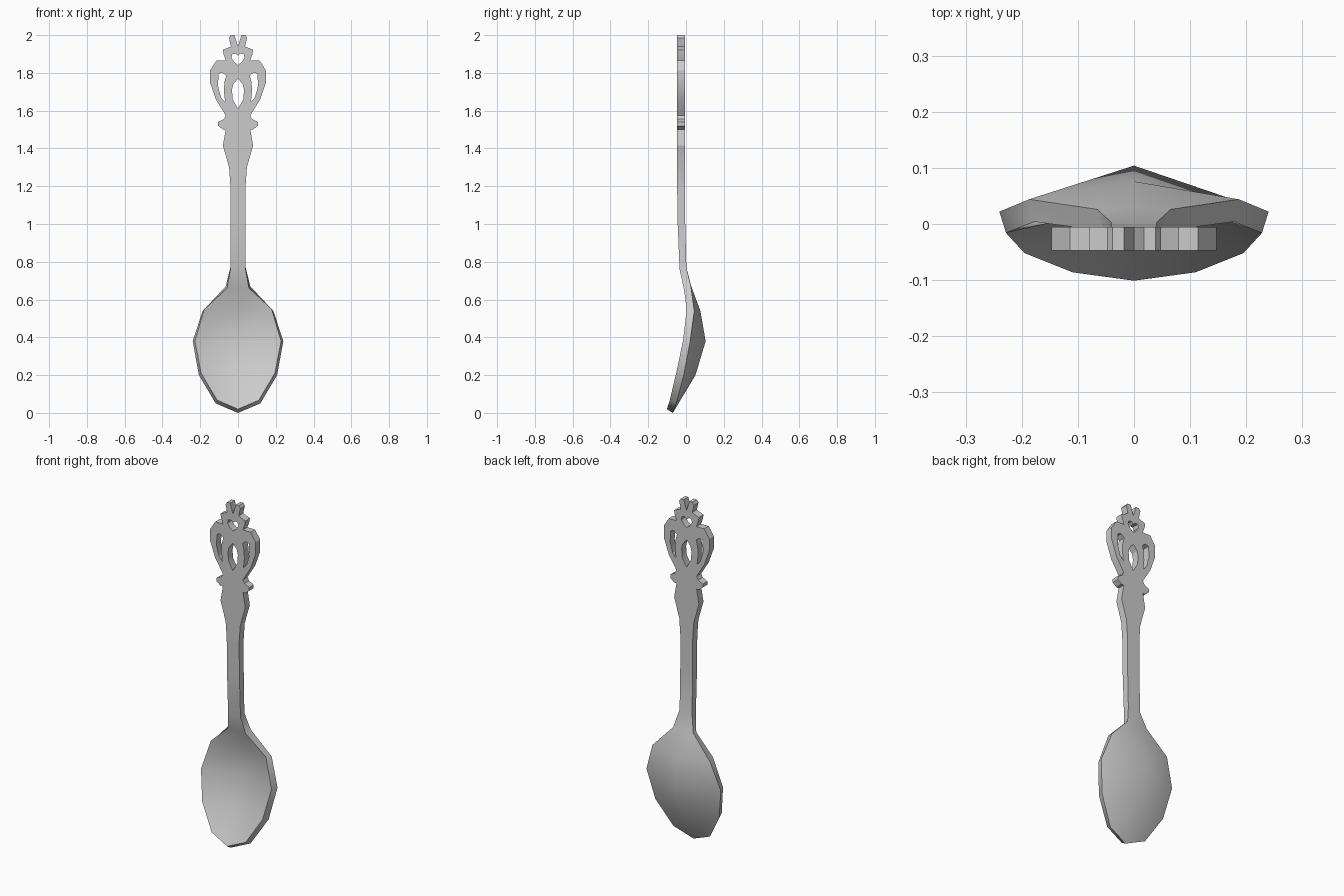
import bpy, bmesh, math

if "Cube" in bpy.data.objects:
    bpy.data.objects.remove(bpy.data.objects["Cube"])


def smooth(obj, angle):
    bpy.ops.object.select_all(action='DESELECT')
    obj.select_set(True)
    bpy.context.view_layer.objects.active = obj
    bpy.ops.object.shade_smooth_by_angle(angle=math.radians(angle))


def mirrored(half):
    # closed loop from a right half, points on x = 0 used once
    return half + [(-x, z) for x, z in reversed(half) if x > 0]


# Ornamental upper handle: flat pierced plate
outline = mirrored([
    (0, 1.94), (0.018, 2.0), (0.038, 2.0), (0.048, 1.985), (0.037, 1.94),
    (0.08, 1.922), (0.077, 1.9), (0.064, 1.865), (0.114, 1.865),
    (0.147, 1.815), (0.147, 1.745), (0.115, 1.655), (0.065, 1.575),
    (0.075, 1.555), (0.105, 1.54), (0.105, 1.52), (0.08, 1.5),
    (0.065, 1.5), (0.08, 1.415), (0.047, 1.30), (0.04, 1.20)])
heart = mirrored([(0, 1.89), (0.012, 1.902), (0.03, 1.9), (0.035, 1.88),
                  (0.02, 1.857), (0, 1.842)])
leaf = mirrored([(0, 1.77), (0.025, 1.74), (0.032, 1.71), (0.028, 1.66),
                 (0, 1.61)])
slot = [(0.062, 1.785), (0.083, 1.802), (0.103, 1.795), (0.106, 1.73),
        (0.09, 1.67), (0.068, 1.645), (0.074, 1.7), (0.072, 1.75)]

curve = bpy.data.curves.new("handle_outline", 'CURVE')
curve.dimensions = '2D'
curve.fill_mode = 'BOTH'
curve.extrude = 0.021
for loop in (outline, heart, leaf, slot, [(-x, z) for x, z in slot]):
    s = curve.splines.new('POLY')
    s.points.add(len(loop) - 1)
    for p, (x, z) in zip(s.points, loop):
        p.co = (x, z, 0, 1)
    s.use_cyclic_u = True
plate = bpy.data.objects.new("ornamental_handle", curve)
plate.location.y = -0.026
plate.rotation_euler.x = math.pi / 2
bpy.context.collection.objects.link(plate)
bpy.ops.object.select_all(action='DESELECT')
plate.select_set(True)
bpy.context.view_layer.objects.active = plate
bpy.ops.object.convert(target='MESH')
smooth(plate, 25)

# Stem and bowl: lofted sections
# (z, half width, rim y, centre y) for the back, then for the front
sections = [
    ((1.20, 0.040, -0.005, -0.005), (1.20, 0.040, -0.047, -0.047)),
    ((1.00, 0.040, -0.004, -0.004), (1.00, 0.040, -0.044, -0.044)),
    ((0.77, 0.040, 0.002, 0.002), (0.76, 0.040, -0.034, -0.034)),
    ((0.67, 0.065, 0.026, 0.028), (0.66, 0.058, -0.012, -0.010)),
    ((0.54, 0.187, 0.044, 0.076), (0.55, 0.178, 0.004, 0.036)),
    ((0.38, 0.240, 0.022, 0.104), (0.38, 0.228, -0.016, 0.064)),
    ((0.20, 0.207, -0.012, 0.050), (0.21, 0.195, -0.052, 0.014)),
    ((0.05, 0.118, -0.052, -0.040), (0.067, 0.110, -0.086, -0.074)),
]
bm = bmesh.new()
rings = []
for (zb, wb, rb, cb), (zf, wf, rf, cf) in sections:
    ring = [(0, cb, zb), (wb, rb, zb), (wf, rf, zf),
            (0, cf, zf), (-wf, rf, zf), (-wb, rb, zb)]
    rings.append([bm.verts.new(c) for c in ring])
for a, b in zip(rings, rings[1:]):
    for i in range(6):
        j = (i + 1) % 6
        bm.faces.new((a[i], a[j], b[j], b[i]))
# bowl tip
tb = bm.verts.new((0, -0.07, 0.0))
tf = bm.verts.new((0, -0.101, 0.02))
c, r1, f1, fc, f2, r2 = rings[-1]
for face in ((c, r1, tb), (r1, f1, tf, tb), (f1, fc, tf),
             (fc, f2, tf), (f2, r2, tb, tf), (r2, c, tb)):
    bm.faces.new(face)
bmesh.ops.recalc_face_normals(bm, faces=bm.faces)
mesh = bpy.data.meshes.new("stem_and_bowl")
bm.to_mesh(mesh)
bm.free()
bowl = bpy.data.objects.new("stem_and_bowl", mesh)
bpy.context.collection.objects.link(bowl)
smooth(bowl, 48)
